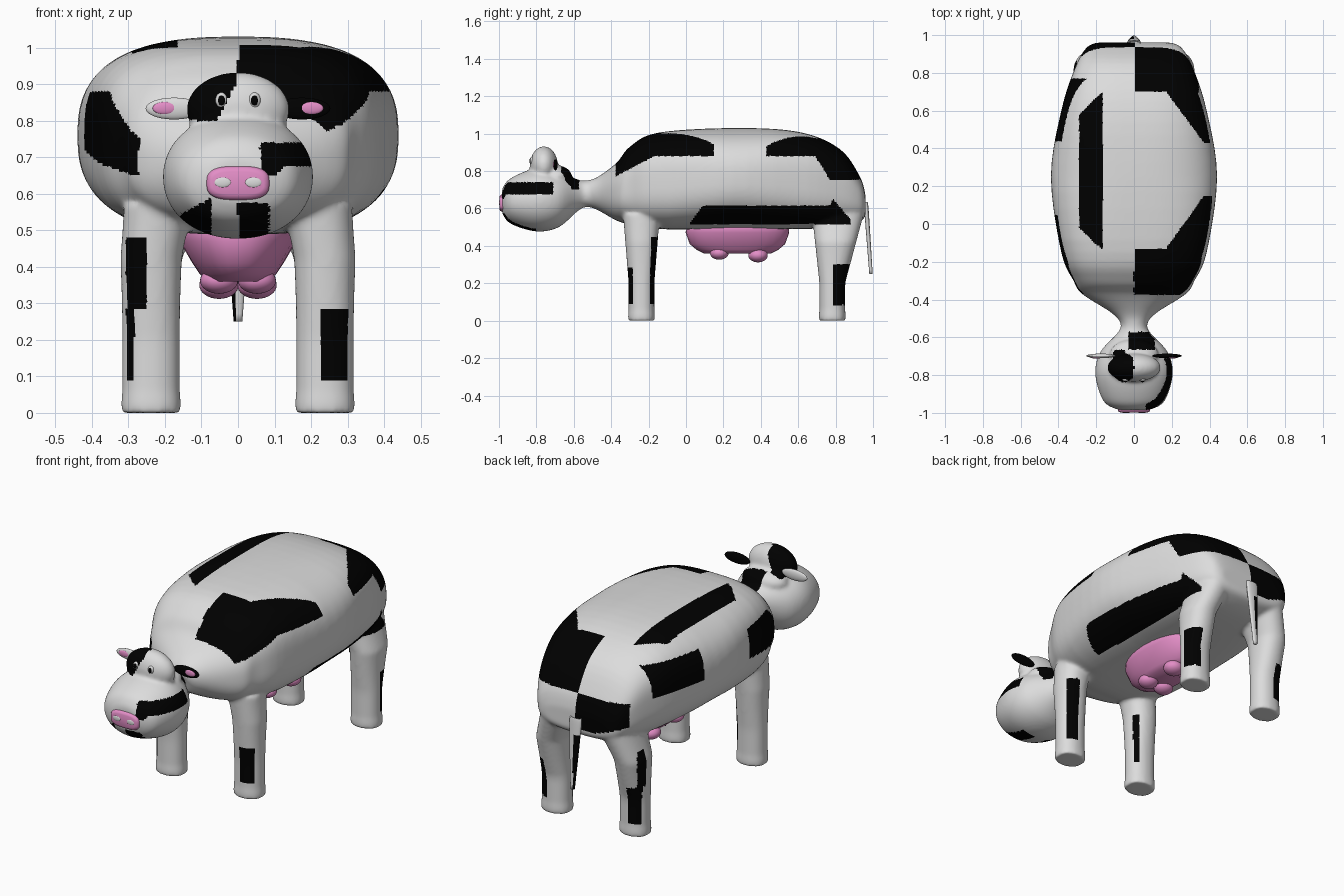
import bpy, bmesh, math
from mathutils import Vector, Matrix

if "Cube" in bpy.data.objects:
    bpy.data.objects.remove(bpy.data.objects["Cube"])


def material(name, rgb):
    m = bpy.data.materials.new(name)
    m.diffuse_color = (*rgb, 1)
    m.use_nodes = True
    m.node_tree.nodes["Principled BSDF"].inputs["Base Color"].default_value = m.diffuse_color
    return m


WHITE = material("white hide", (0.72, 0.72, 0.72))
BLACK = material("black hide", (0, 0, 0))
PINK = material("pink skin", (0.77, 0.27, 0.57))


def smooth_rows(rows, steps=5):
    """Catmull-Rom through rows of numbers."""
    pts = [Vector(r) for r in rows]
    pts = [pts[0]] + pts + [pts[-1]]
    out = []
    for a, b, c, d in zip(pts, pts[1:], pts[2:], pts[3:]):
        for k in range(steps):
            t = k / steps
            out.append(b + (c - a) * t / 2 + (a - 2.5 * b + 2 * c - d / 2) * t * t
                       + (3 * b - a - 3 * c + d) * t ** 3 / 2)
    return out + [pts[-1]]


def ramp(v, a, b, low, high):
    """Straight line from low at a to high at b, held outside."""
    return low + (high - low) * min(1, max(0, (v - a) / (b - a)))


def superellipse(n, p):
    for i in range(n):
        a = 2 * math.pi * i / n
        c, s = math.cos(a), math.sin(a)
        yield math.copysign(abs(c) ** (2 / p), c), math.copysign(abs(s) ** (2 / p), s)


def shell(bm, rings):
    """Closed skin over a list of point rings."""
    vs = [[bm.verts.new(p) for p in r] for r in rings]
    n = len(vs[0])
    for a, b in zip(vs, vs[1:]):
        for i in range(n):
            bm.faces.new((a[i], a[(i + 1) % n], b[(i + 1) % n], b[i]))
    bm.faces.new(vs[0])
    bm.faces.new(vs[-1])


def along_y(bm, rows, power, n=80):
    """Rows are y, half width, bottom z, top z."""
    shell(bm, [[(w * c, y, (lo + hi) / 2 + (hi - lo) / 2 * s)
                for c, s in superellipse(n, power(y))] for y, w, lo, hi in rows])


def along_z(bm, rows, n=32):
    """Rows are z, centre x, centre y, x radius, y radius."""
    shell(bm, [[(cx + rx * c, cy + ry * s, z) for c, s in superellipse(n, 2.2)]
               for z, cx, cy, rx, ry in rows])


def ball(bm, centre, radii, seg=32):
    bmesh.ops.create_uvsphere(bm, u_segments=seg, v_segments=seg // 2, radius=1,
                              matrix=Matrix.Translation(centre) @ Matrix.Diagonal((*radii, 1)))


def finish(name, bm, *mats):
    bmesh.ops.recalc_face_normals(bm, faces=bm.faces)
    me = bpy.data.meshes.new(name)
    bm.to_mesh(me)
    bm.free()
    ob = bpy.data.objects.new(name, me)
    bpy.context.collection.objects.link(ob)
    for m in mats:
        me.materials.append(m)
    me.shade_smooth()
    return ob


def ellipsoid(name, centre, radii, mat):
    bm = bmesh.new()
    ball(bm, centre, radii, 24)
    return finish(name, bm, mat)


def trunk_power(y):
    """Round head, boxier shoulders and rump."""
    return ramp(y, -.45, -.3, 2.1, 3) if y < -.1 else ramp(abs(y - .28), 0, .4, 2.55, 3.1)


# Hide: muzzle, neck and barrel in one loft, then skull and legs, fused
bm = bmesh.new()
trunk = [(-.985, .08, .58, .7), (-.94, .16, .52, .76), (-.8, .205, .477, .815),
         (-.68, .18, .5, .795), (-.58, .09, .585, .755), (-.53, .07, .608, .75),
         (-.47, .12, .59, .77), (-.37, .275, .535, .845), (-.3, .32, .515, .93),
         (-.15, .385, .49, 1.005), (.25, .44, .49, 1.03), (.6, .385, .49, 1.01),
         (.82, .315, .5, .92), (.93, .255, .53, .77), (.96, .2, .56, .67)]
along_y(bm, smooth_rows(trunk), trunk_power)
ball(bm, (0, -.76, .83), (.142, .075, .103))
ball(bm, (0, -.69, .77), (.13, .08, .06))
LEG_X, FRONT_Y, HIND_Y = .238, -.238, .782
for side in (-1, 1):
    for cy, lean, spread, tuck in ((FRONT_Y, 0, .03, .02), (HIND_Y, .03, .07, .055)):
        # each leg flares, leans back and tucks inward as it climbs into the body
        rows = []
        for i in range(20):
            z = i * .03
            u = max(0, z - .2) / .37
            foot = .003 if z < .05 else 0
            rows.append((z, side * (LEG_X - tuck * max(0, u - .6) / .4), cy + lean * u,
                         .079 + foot + .015 * u * u, .069 + foot + spread * min(u, 1)))
        along_z(bm, rows)
cow = finish("hide", bm)
remesh = cow.modifiers.new("fuse", 'REMESH')
remesh.mode = 'VOXEL'
remesh.voxel_size = .0085
soften = cow.modifiers.new("soften", 'SMOOTH')
soften.factor, soften.iterations = .5, 14
fused = bpy.data.meshes.new_from_object(cow.evaluated_get(bpy.context.evaluated_depsgraph_get()))
cow.modifiers.clear()
cow.data = fused
fused.materials.clear()
fused.materials.append(WHITE)
fused.materials.append(BLACK)
fused.shade_smooth()


def body_black(x, y, z):
    if x > 0:
        # rump, shoulder and low flank of the right side
        rump = y > ramp(x, .17, .37, .7, .43) and z > ramp(y, .69, .77, .88, .755)
        shoulder = -.375 < y < ramp(x, .17, .37, -.13, .15) and z > ramp(y, -.38, -.17, .77, .88)
        flank = (x > .25 and .515 < z < ramp(y, .77, .79, .615, .66)
                 and ramp(z, .52, .61, .02, .085) < y < ramp(z, .54, .66, .88, .78))
        return rump or shoulder or flank
    # back stripe, shoulder, flank and rump of the left side
    inset = ramp(x, -.29, -.165, .12, 0)
    stripe = -.29 < x < -.165 and -.14 + inset < y < .7 - inset and z > .85
    shoulder = -.37 < y < .05 and ramp(y, -.37, .05, .65, .72) < z < ramp(y, -.37, -.2, .75, .88)
    flank = .44 < y < .77 and .755 < z < .915
    rump = y > .83 and x > -.28 and ramp(x, -.28, -.1, .63, .57) < z < .755
    return stripe or flank or rump or (shoulder and x < -.2)


def head_black(x, y, z):
    forehead = -.15 < x < ramp(z, .8, .91, -.06, 0) and -.84 < y < -.665 and z > .8
    nape = -.03 < x < .11 and -.665 < y < -.57 and z > .7
    cheek = x > .06 and y < -.71 and ramp(x, .1, .13, .65, .675) < z < .74
    chin_right = 0 < x < .085 and y < -.8 and z < .575
    chin_left = -.17 < x < -.075 and y < -.8 and z < ramp(x, -.17, -.07, .535, .59)
    return forehead or nape or cheek or chin_right or chin_left


# Leg bars: start and end angle around the leg, low and high z
bars = {(1, FRONT_Y): [(-100, -38, .09, .285), (37, 85, .09, .45)],
        (-1, FRONT_Y): [(-145, -98, .285, .48), (-150, -128, .09, .285), (25, 48, .12, .4)],
        (1, HIND_Y): [(5, 75, .085, .305)],
        (-1, HIND_Y): [(95, 150, .07, .28), (130, 165, .28, .48)]}


def leg_black(x, y, z):
    side = 1 if x > 0 else -1
    cy = FRONT_Y if y < .25 else HIND_Y
    angle = math.degrees(math.atan2(y - cy, x - LEG_X * side))
    return math.hypot(y - cy, x - LEG_X * side) < .16 and any(
        a < angle < b and lo < z < hi for a, b, lo, hi in bars[side, cy])


for f in fused.polygons:
    c = f.center
    rule = head_black if c.y < -.5 else leg_black if c.z < .485 else body_black
    f.material_index = int(rule(*c))

# Udder and teats
bm = bmesh.new()
along_z(bm, [(z, 0, .275, rx, ry) for z, rx, ry in
             ((.53, .165, .27), (.47, .16, .277), (.41, .125, .255),
              (.38, .105, .22), (.36, .085, .18))])
for x in (-.052, .052):
    ball(bm, (x, .178, .362), (.052, .05, .036))
    ball(bm, (x, .385, .35), (.054, .052, .038))
finish("udder", bm, PINK)

# Nose pad
bm = bmesh.new()
along_y(bm, [(y, .086 - d, .583 + d, .675 - d) for y, d in
             ((-.94, .002), (-.985, 0), (-.994, .005), (-.998, .015))], lambda y: 3, 40)
finish("nose", bm, PINK)

# Nostrils, eyes and ears on both sides
for side, word, ear_mat in ((-1, "left", WHITE), (1, "right", BLACK)):
    ellipsoid(word + "_nostril", (side * .042, -.997, .631), (.023, .004, .014), WHITE)
    ellipsoid(word + "_eye", (side * .045, -.822, .855), (.017, .013, .022), WHITE)
    ellipsoid(word + "_pupil", (side * .045, -.831, .855), (.01, .007, .014), BLACK)
    ellipsoid(word + "_ear", (side * .175, -.698, .833), (.078, .012, .03), ear_mat)
    ellipsoid(word + "_ear_lining", (side * .2, -.706, .834), (.034, .006, .017), PINK)

# Tail, dark along the left
bm = bmesh.new()
along_z(bm, smooth_rows([(.625, 0, .958, .022, .009), (.6, 0, .964, .036, .012),
                         (.25, 0, .989, .012, .009)], 10), 16)
tail = finish("tail", bm, WHITE, BLACK)
for f in tail.data.polygons:
    f.material_index = int(f.center.x < -.004 and .26 < f.center.z < .56)
